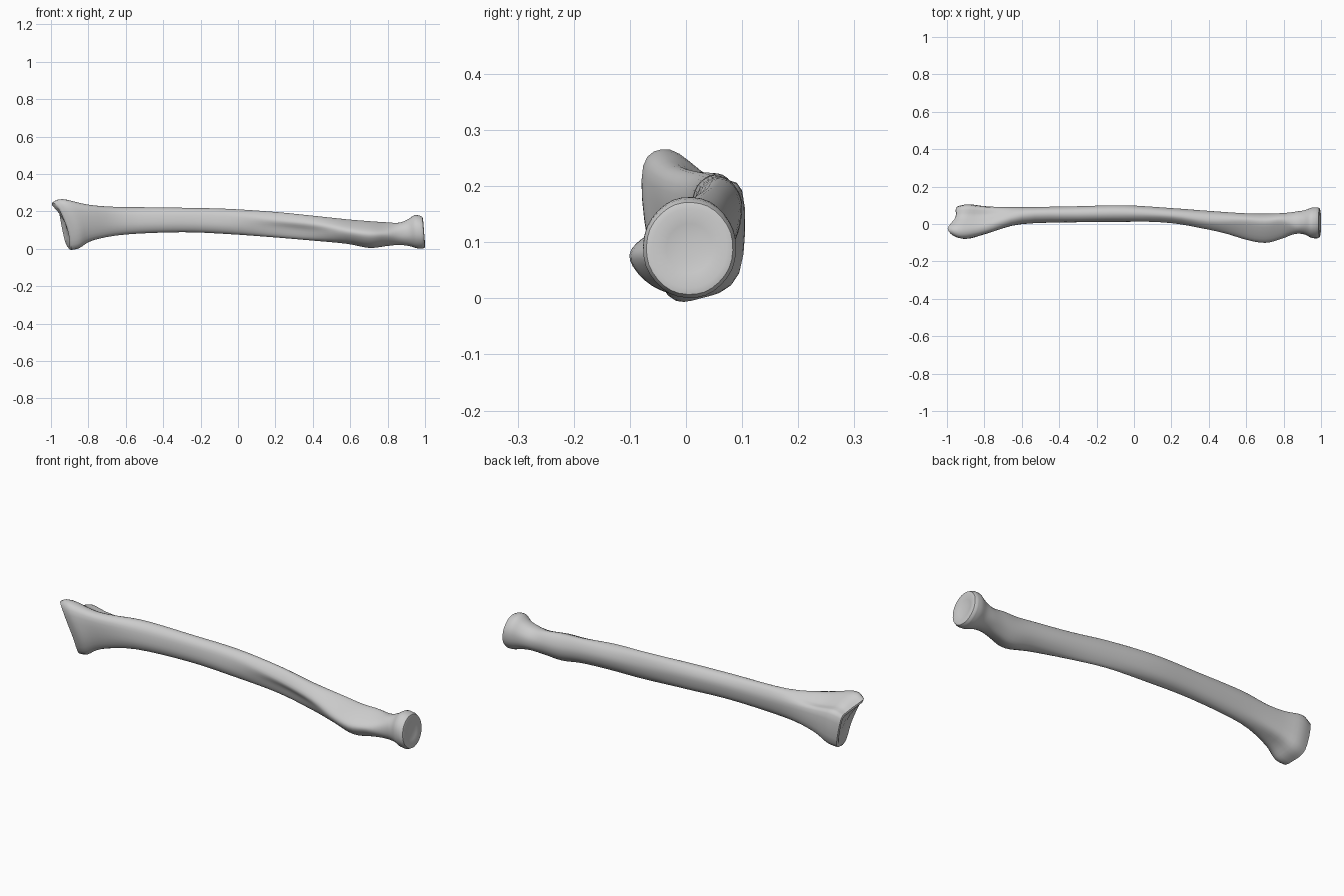
import bpy, bmesh, math
from mathutils import Vector

cube = bpy.data.objects.get("Cube")
if cube:
    bpy.data.objects.remove(cube, do_unlink=True)

# Cross-section outlines in a unit box (y, z), all starting at the lower back
SHAPES = {
    "round": [(math.cos(math.radians(45 * i - 25)), math.sin(math.radians(45 * i - 25)))
              for i in range(8)],
    "wrist": [(.95, -.7), (1, .43), (.35, .62), (-.44, 1), (-.98, .78), (-.9, -.2), (-.5, -.97), (.2, -1)],
    "shaft": [(.75, -.6), (1, .3), (.55, .9), (-.2, 1), (-.85, .6), (-1, -.3), (-.6, -.9), (.1, -1)],
    "ridge": [(.8, -.5), (1, .2), (.6, .85), (-.2, 1), (-1, .4), (-.7, -.2), (-.35, -.85), (.2, -1)],
    "bump": [(.85, -.5), (1, .2), (.75, .85), (.3, 1), (-.75, .4), (-1, -.1), (-.5, -.75), (.3, -1)],
}

# Sections along the bone: outline, x, y range, z range, slant of the wrist end
SECTIONS = [
    ("wrist", -.925, -.07, .09, .0, .245, 1),
    ("wrist", -.87, -.078, .1, .01, .265, .75),
    ("wrist", -.78, -.05, .09, .05, .235, .3),
    ("shaft", -.6, .0, .09, .078, .222, 0),
    ("shaft", -.3, .01, .095, .09, .218, 0),
    ("shaft", -.05, .012, .1, .08, .212, 0),
    ("ridge", .2, .005, .085, .062, .195, 0),
    ("ridge", .4, -.03, .07, .045, .175, 0),
    ("bump", .58, -.078, .058, .027, .156, 0),
    ("bump", .7, -.1, .055, .005, .146, 0),
    ("bump", .79, -.078, .058, .014, .14, 0),
    ("round", .86, -.054, .066, .02, .14, 0),
    ("round", .91, -.056, .074, .014, .156, 0),
    ("round", .95, -.075, .088, .002, .18, 0),
    ("round", .98, -.077, .09, .0, .178, 0),
]


def spline(a, b, c, d, t):
    """Smooth curve point between b and c."""
    return b + (c - a) * (t / 2) + (a * 2 - b * 5 + c * 4 - d) * (t * t / 2) \
        + (b * 3 - a - c * 3 + d) * (t ** 3 / 2)


def ring_points(section):
    shape, x, y0, y1, z0, z1, slant = section
    points = []
    for u, v in SHAPES[shape]:
        y = (y0 + y1) / 2 + u * (y1 - y0) / 2
        z = (z0 + z1) / 2 + v * (z1 - z0) / 2
        # wrist end leans outward toward the pointed tip, head tilts slightly
        lean = -slant * (.2 * (z - .12) + .2 * (y - .02) + max(0, z - .19))
        if x > .9:
            lean = -.08 * (z - .09)
        points.append(Vector((x + lean, y, z)))
    n, steps = len(points), 4
    return [spline(points[i - 1], points[i], points[(i + 1) % n], points[(i + 2) % n], s / steps)
            for i in range(n) for s in range(steps)]


def loft(sections, steps=4):
    keys = [ring_points(s) for s in sections]
    rings = []
    for i in range(len(keys) - 1):
        four = [keys[max(i - 1, 0)], keys[i], keys[i + 1], keys[min(i + 2, len(keys) - 1)]]
        for s in range(steps):
            rings.append([spline(*p, s / steps) for p in zip(*four)])
    return rings + [keys[-1]]


def end_rings(ring, profile):
    """Rings that close an end: each is a scale and an outward shift."""
    centre = sum(ring, Vector()) / len(ring)
    return [[centre + (p - centre) * scale + Vector((shift, 0, 0)) for p in ring]
            for scale, shift in profile]


rings = loft(SECTIONS)
wrist_face = end_rings(rings[0], [(.9, -.004), (.6, .01), (.3, .016)])
head_face = end_rings(rings[-1], [(.93, .012), (.8, .015), (.5, .008), (.2, .005)])
rings = wrist_face[::-1] + rings + head_face

# Skin the rings and close both ends
bm = bmesh.new()
loops = [[bm.verts.new(p) for p in ring] for ring in rings]
for a, b in zip(loops, loops[1:]):
    for i in range(len(a)):
        j = (i + 1) % len(a)
        bm.faces.new((a[i], a[j], b[j], b[i]))
bm.faces.new(loops[0])
bm.faces.new(loops[-1])
bmesh.ops.recalc_face_normals(bm, faces=bm.faces)
mesh = bpy.data.meshes.new("forearm_bone")
bm.to_mesh(mesh)
bm.free()

# Plain grey bone material
material = bpy.data.materials.new("bone_grey")
material.use_nodes = True
colour = (.6, .6, .6, 1)
material.diffuse_color = colour
material.node_tree.nodes["Principled BSDF"].inputs["Base Color"].default_value = colour
mesh.materials.append(material)

bone = bpy.data.objects.new("forearm_bone", mesh)
bpy.context.collection.objects.link(bone)
bpy.ops.object.select_all(action="DESELECT")
bone.select_set(True)
bpy.context.view_layer.objects.active = bone
bpy.ops.object.shade_smooth_by_angle(angle=math.radians(40))
